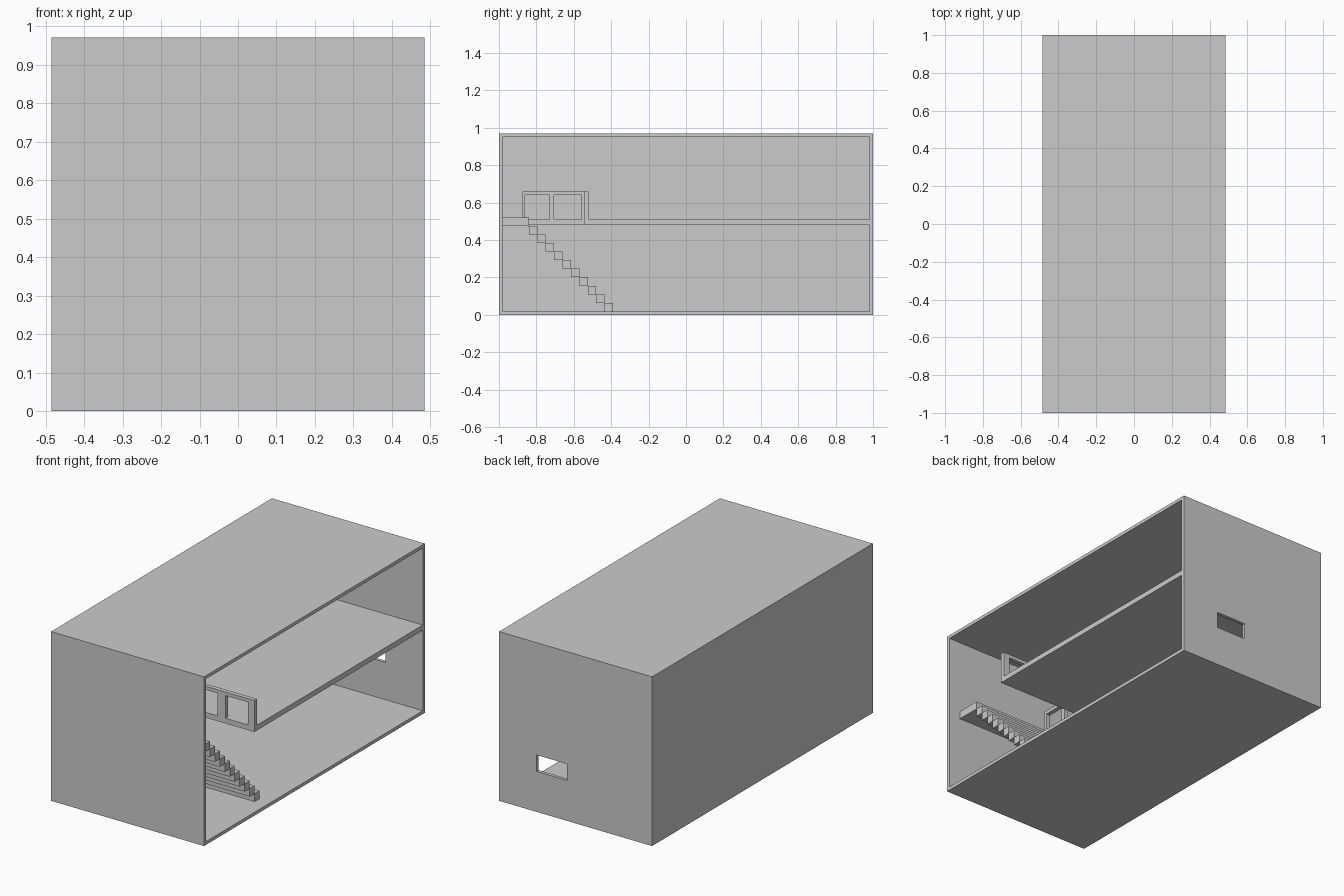
import bpy, bmesh

if "Cube" in bpy.data.objects:
    bpy.data.objects.remove(bpy.data.objects["Cube"])

X, Y, H, T = 0.485, 1.0, 0.97, 0.019   # half width, half depth, height, wall
F0, F1, RAIL = 0.48, 0.51, 0.66        # upper floor bottom / top, rail top
WX, WY = -0.10, -0.545                 # stairwell edges


def add_mesh(name, bm):
    bmesh.ops.recalc_face_normals(bm, faces=bm.faces)
    me = bpy.data.meshes.new(name)
    bm.to_mesh(me)
    bm.free()
    ob = bpy.data.objects.new(name, me)
    bpy.context.collection.objects.link(ob)
    return ob


def prism(name, pts, depth):
    """Closed outline extruded along the vector depth."""
    bm = bmesh.new()
    face = bm.faces.new([bm.verts.new(p) for p in pts])
    ext = bmesh.ops.extrude_face_region(bm, geom=[face], use_keep_orig=True)
    bmesh.ops.translate(bm, vec=depth,
                        verts=[g for g in ext["geom"] if isinstance(g, bmesh.types.BMVert)])
    return add_mesh(name, bm)


def box(name, x0, x1, y0, y1, z0, z1):
    return prism(name, [(x0, y0, z0), (x1, y0, z0), (x1, y1, z0), (x0, y1, z0)],
                 (0, 0, z1 - z0))


def cut(ob, cutter):
    mod = ob.modifiers.new("cut", "BOOLEAN")
    mod.operation, mod.solver, mod.object = "DIFFERENCE", "EXACT", cutter
    bpy.context.view_layer.objects.active = ob
    bpy.ops.object.modifier_apply(modifier=mod.name)
    bpy.data.objects.remove(cutter)


# outer shell, open on the right, with one window in the back wall
shell = box("house_shell", -X, X, -Y, Y, 0, H)
cut(shell, box("room_cutter", -X + T, X + 0.1, -Y + T, Y - T, T, H - T))
cut(shell, box("window_cutter", 0.055, 0.248, Y - 0.1, Y + 0.1, 0.232, 0.326))

# L-shaped upper floor around the stairwell
outline = [(-X + T, -Y + T), (WX, -Y + T), (WX, WY), (X, WY), (X, Y - T), (-X + T, Y - T)]
prism("upper_floor", [(x, y, F0) for x, y in outline], (0, 0, F1 - F0))

# railing across the stairwell: posts and top bar
R = 0.025
box("cross_rail_top", WX - R, X, WY, WY + R, 0.64, RAIL)
for i, (a, b) in enumerate([(WX - R, -0.075), (0.06, 0.105), (0.251, 0.301), (0.445, X)]):
    box(f"cross_rail_post_{i}", a, b, WY, WY + R, F1, 0.64)

# railing along the stairwell
box("side_rail_top", WX - R, WX, -0.875, WY, 0.64, RAIL)
for i, (a, b) in enumerate([(-0.875, -0.86), (-0.73, -0.705), (-0.56, WY)]):
    box(f"side_rail_post_{i}", WX - R, WX, a, b, F1, 0.64)

# staircase: landing and ten steps as one stepped profile
SX = 0.41
box("landing", WX, SX, -Y + T, -0.84, 0.475, 0.52)
dy, dz = 0.045, (0.475 - T) / 10
for i in range(10):
    y, z = -0.84 + i * dy, 0.475 - i * dz
    box(f"step_{i}", WX, SX, y, y + dy, z - dz, z)
